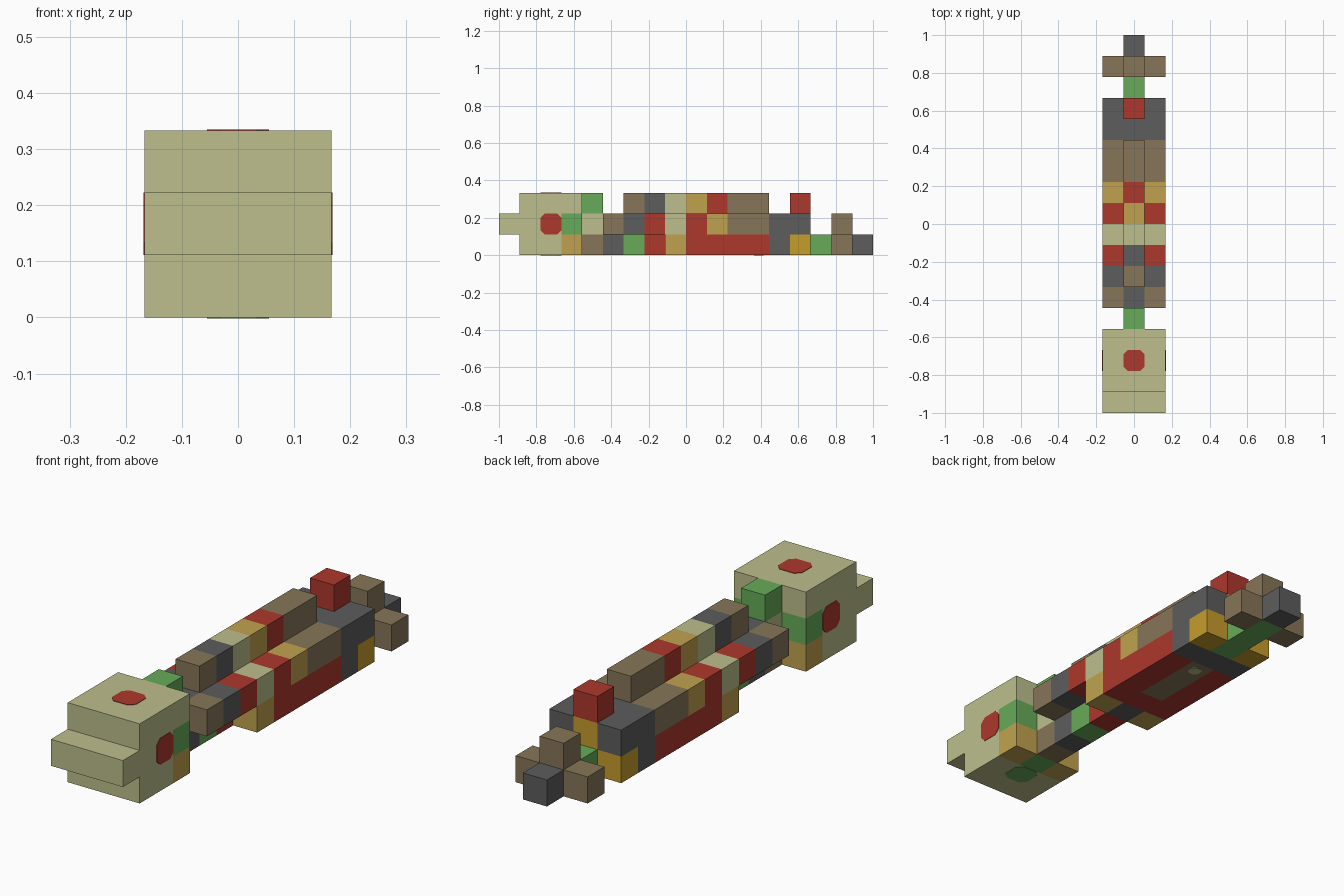
import bpy, bmesh
from mathutils import Vector, Matrix

if "Cube" in bpy.data.objects:
    bpy.data.objects.remove(bpy.data.objects["Cube"])

U = 1 / 9  # edge of one block


def linear(hex_code):
    values = [int(hex_code[i:i + 2], 16) / 255 for i in (0, 2, 4)]
    return [((v + 0.055) / 1.055) ** 2.4 if v > 0.04 else v / 12.92 for v in values] + [1]


def material(name, hex_code):
    m = bpy.data.materials.new(name)
    m.use_nodes = True
    m.diffuse_color = linear(hex_code)
    m.node_tree.nodes["Principled BSDF"].inputs["Base Color"].default_value = m.diffuse_color
    return m


# One letter per colour, used to describe rows of blocks
PALETTE = {
    "L": material("pale_olive", "BDBF8C"),
    "R": material("brick_red", "AE382D"),
    "G": material("leaf_green", "67AB58"),
    "T": material("sand", "C0A24F"),
    "B": material("brown", "877658"),
    "D": material("dark_grey", "5D5D5D"),
    "Y": material("gold", "C69C2B"),
}
LETTERS = list(PALETTE)


def make_object(name, bm, letters):
    mesh = bpy.data.meshes.new(name)
    bm.to_mesh(mesh)
    bm.free()
    for c in letters:
        mesh.materials.append(PALETTE[c])
    ob = bpy.data.objects.new(name, mesh)
    bpy.context.collection.objects.link(ob)


def blocks(name, rows):
    """Rows are (x, z, first, letters) along y; rows off the middle are mirrored."""
    cells = {}
    for x, z, first, letters in rows:
        for i, c in enumerate(letters):
            for side in {x, -x}:
                cells[side, first + i, z] = c
    bm = bmesh.new()
    for cell, c in cells.items():
        centre = Vector((cell[0], cell[1] - 8.5, cell[2] + 0.5))
        for axis in range(3):
            for sign in (-1, 1):
                n = Vector((0, 0, 0))
                n[axis] = sign
                if tuple(int(a + b) for a, b in zip(cell, n)) in cells:
                    continue  # no face between two blocks
                u = Vector((n.y, n.z, n.x))
                v = n.cross(u)
                corners = [centre + (n + u * a + v * b) / 2
                           for a, b in ((-1, -1), (1, -1), (1, 1), (-1, 1))]
                face = bm.faces.new([bm.verts.new(p * U) for p in corners])
                face.material_index = LETTERS.index(c)
    bmesh.ops.remove_doubles(bm, verts=bm.verts, dist=0.001)
    make_object(name, bm, LETTERS)


def spot(name, place, normal, letter, size=U):
    """Thin square plate with clipped corners."""
    h, k = size / 2, size * 0.3
    outline = [(h, -k), (h, k), (k, h), (-k, h), (-h, k), (-h, -k), (-k, -h), (k, -h)]
    turn = Matrix.Translation(place) @ Vector(normal).to_track_quat("Z", "Y").to_matrix().to_4x4()
    bm = bmesh.new()
    face = bm.faces.new([bm.verts.new((x, y, -0.002)) for x, y in outline])
    top = bmesh.ops.extrude_face_region(bm, geom=[face])["geom"]
    bmesh.ops.translate(bm, vec=(0, 0, 0.004), verts=[g for g in top if isinstance(g, bmesh.types.BMVert)])
    bmesh.ops.recalc_face_normals(bm, faces=bm.faces)
    bm.transform(turn)
    make_object(name, bm, [letter])


# Head with its snout, coloured rear cheeks and spots
blocks("head", [
    (0, 0, 1, "LLG"), (1, 0, 1, "LLT"),
    (0, 1, 0, "LLLL"), (1, 1, 0, "LLLG"),
    (0, 2, 1, "LLL"), (1, 2, 1, "LLL"),
])
SPOT_Y = -6.5 * U
spot("crown_spot", (0, SPOT_Y, 3 * U), (0, 0, 1), "R")
spot("chin_spot", (0, SPOT_Y, 0), (0, 0, -1), "G")
for side, label in ((1, "left"), (-1, "right")):
    spot(label + "_cheek_spot", (side * 1.5 * U, SPOT_Y, 1.5 * U), (side, 0, 0), "R")

# Neck column
blocks("neck", [(0, 0, 4, "B"), (0, 1, 4, "L"), (0, 2, 4, "G")])

# Body: belly, side bands and raised back ridge
blocks("body", [
    (0, 0, 5, "DGRDRBBBDG"), (1, 0, 8, "TRRRRDY"),
    (0, 1, 5, "DDRLRTBBDY"), (1, 1, 5, "BDRLRTBBDD"),
    (0, 2, 6, "BDLTRBB"),
])
spot("belly_spot", (0, 3.5 * U, 0), (0, 0, -1), "L", 0.05)

# Hip block above the rear of the body
blocks("hip_block", [(0, 2, 14, "R")])

# Tail with a cross-shaped fin and a tip
blocks("tail", [(0, 0, 15, "GGD"), (1, 0, 16, "B"), (0, 1, 16, "B")])
